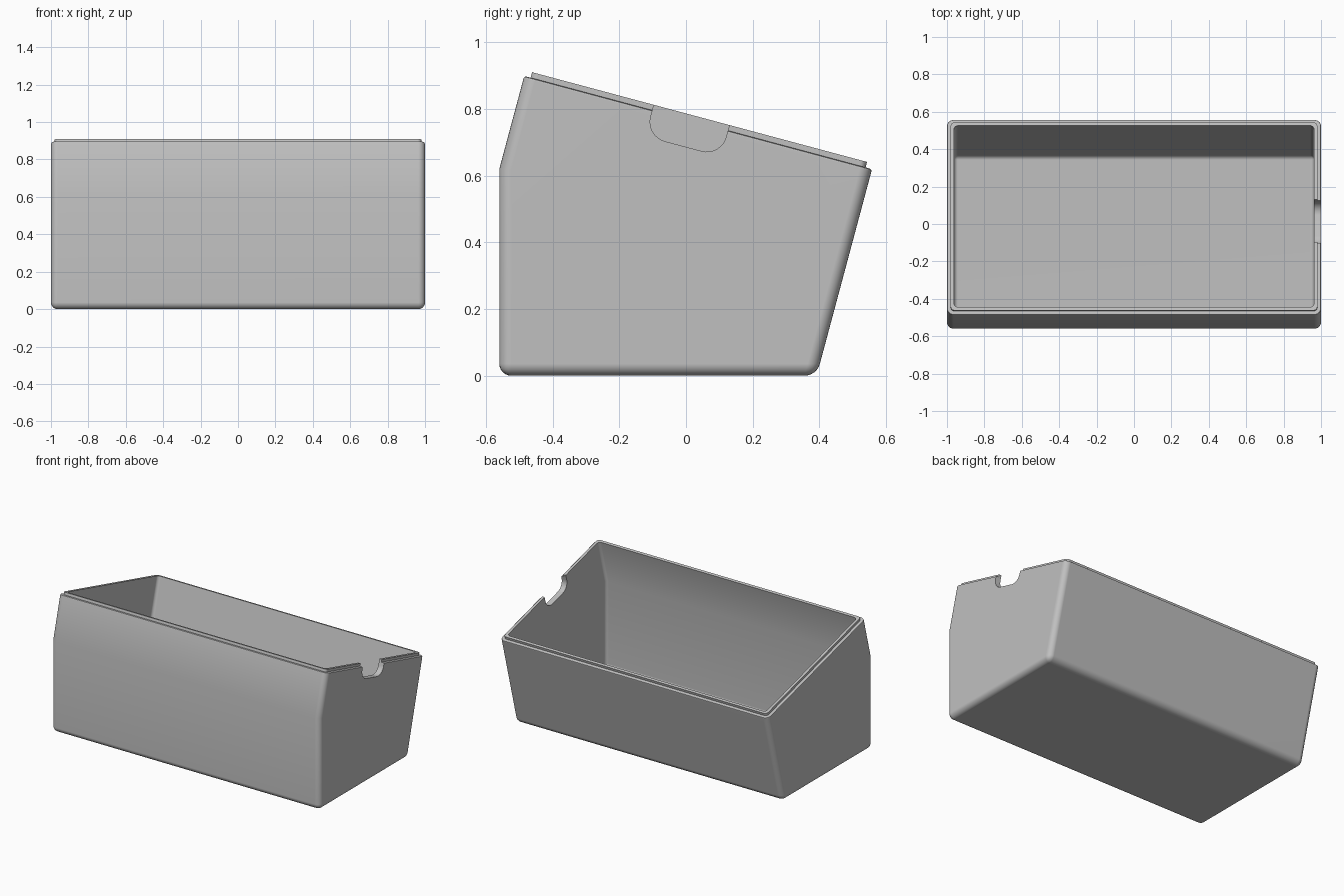
import bpy, bmesh
from math import radians, sin, cos, tan
from mathutils import Vector, Matrix

old = bpy.data.objects.get("Cube")
if old:
    bpy.data.objects.remove(old, do_unlink=True)

TILT = radians(15)          # slope of the rim and lean of the walls
WALL = 0.038
ALONG = Vector((cos(TILT), -sin(TILT)))   # rim direction in (y, z)
UP = Vector((sin(TILT), cos(TILT)))       # rim normal in (y, z)

grey = bpy.data.materials.new("plain_grey")
grey.use_nodes = True
grey.diffuse_color = (0.53, 0.53, 0.53, 1)
grey.node_tree.nodes["Principled BSDF"].inputs["Base Color"].default_value = (0.53, 0.53, 0.53, 1)


def make_object(name, bm):
    bmesh.ops.recalc_face_normals(bm, faces=bm.faces)
    mesh = bpy.data.meshes.new(name)
    bm.to_mesh(mesh)
    bm.free()
    mesh.materials.append(grey)
    obj = bpy.data.objects.new(name, mesh)
    bpy.context.collection.objects.link(obj)
    return obj


def side_profile(inset, rise):
    """Five-sided (y, z) outline: upright front, leaning upper front and back, tilted rim."""
    front = -0.56 + inset
    lean = inset / cos(TILT)
    back = 0.392 - lean
    floor = inset
    bend = 0.62 - inset * tan(TILT / 2)
    rim = 0.769 * cos(TILT) + rise              # distance of the rim plane along UP
    back_s = back * cos(TILT)                   # both leaning walls are square to the rim
    front_s = ALONG.dot(Vector((front, bend)))
    return [Vector((front, floor)), Vector((back + floor * tan(TILT), floor)),
            ALONG * back_s + UP * rim, ALONG * front_s + UP * rim,
            Vector((front, bend))]


def prism(points, x0, x1):
    bm = bmesh.new()
    ends = [[bm.verts.new((x, p.x, p.y)) for p in points] for x in (x0, x1)]
    bm.faces.new(ends[0])
    bm.faces.new(ends[1][::-1])
    n = len(points)
    for i in range(n):
        j = (i + 1) % n
        bm.faces.new((ends[0][i], ends[0][j], ends[1][j], ends[1][i]))
    bmesh.ops.recalc_face_normals(bm, faces=bm.faces)
    return bm


def rounded_tub(name, inset, rise, radius, rim_bevel=0):
    """Solid tub with rounded corners and base, a crisp front crease and a flat rim."""
    bm = prism(side_profile(inset, rise), -1 + inset, 1 - inset)
    normal = Vector((0, UP.x, UP.y))
    bm.normal_update()

    def on_rim(edge):
        return any(f.normal.dot(normal) > 0.999 for f in edge.link_faces)

    edges = [e for e in bm.edges if not on_rim(e) and e.calc_face_angle() > radians(30)]
    bmesh.ops.bevel(bm, geom=edges, offset=radius, segments=6, profile=0.5, affect='EDGES')
    if rim_bevel:
        bm.normal_update()
        bmesh.ops.bevel(bm, geom=[e for e in bm.edges if on_rim(e)], offset=rim_bevel,
                        segments=2, profile=0.5, affect='EDGES')
    return make_object(name, bm)


def combine(target, tool, operation):
    mod = target.modifiers.new(tool.name, 'BOOLEAN')
    mod.operation = operation
    mod.solver = 'EXACT'
    mod.object = tool
    bpy.context.view_layer.objects.active = target
    bpy.ops.object.modifier_apply(modifier=mod.name)
    bpy.data.objects.remove(tool, do_unlink=True)


# Tub shell with a raised inner lip around the rim
tub = rounded_tub("open_tub", 0, 0, 0.036, 0.007)
combine(tub, rounded_tub("raised_lip", 0.02, 0.017, 0.02), 'UNION')
combine(tub, rounded_tub("cavity", WALL, 0.2, 0.02), 'DIFFERENCE')

# Round-cornered finger notch in the left end wall
half, depth, radius = 0.117, 0.097, 0.06
centre = ALONG * -0.186 + UP * (0.769 * cos(TILT) + 0.017)
outline = [(-half, 0.1)]
for side, start in ((-1, 180), (1, 270)):
    for step in range(9):
        a = radians(start + step * 90 / 8)
        outline.append((side * (half - radius) + radius * cos(a), radius - depth + radius * sin(a)))
outline.append((half, 0.1))
points = [centre + ALONG * s + UP * h for s, h in outline]
combine(tub, make_object("finger_notch", prism(points, 0.9, 1.1)), 'DIFFERENCE')

# Smooth the rounded edges, keep the creases sharp
bpy.ops.object.select_all(action='DESELECT')
tub.select_set(True)
bpy.context.view_layer.objects.active = tub
bpy.ops.object.shade_smooth_by_angle(angle=radians(25))
weighted = tub.modifiers.new("even_shading", 'WEIGHTED_NORMAL')
weighted.keep_sharp = True
